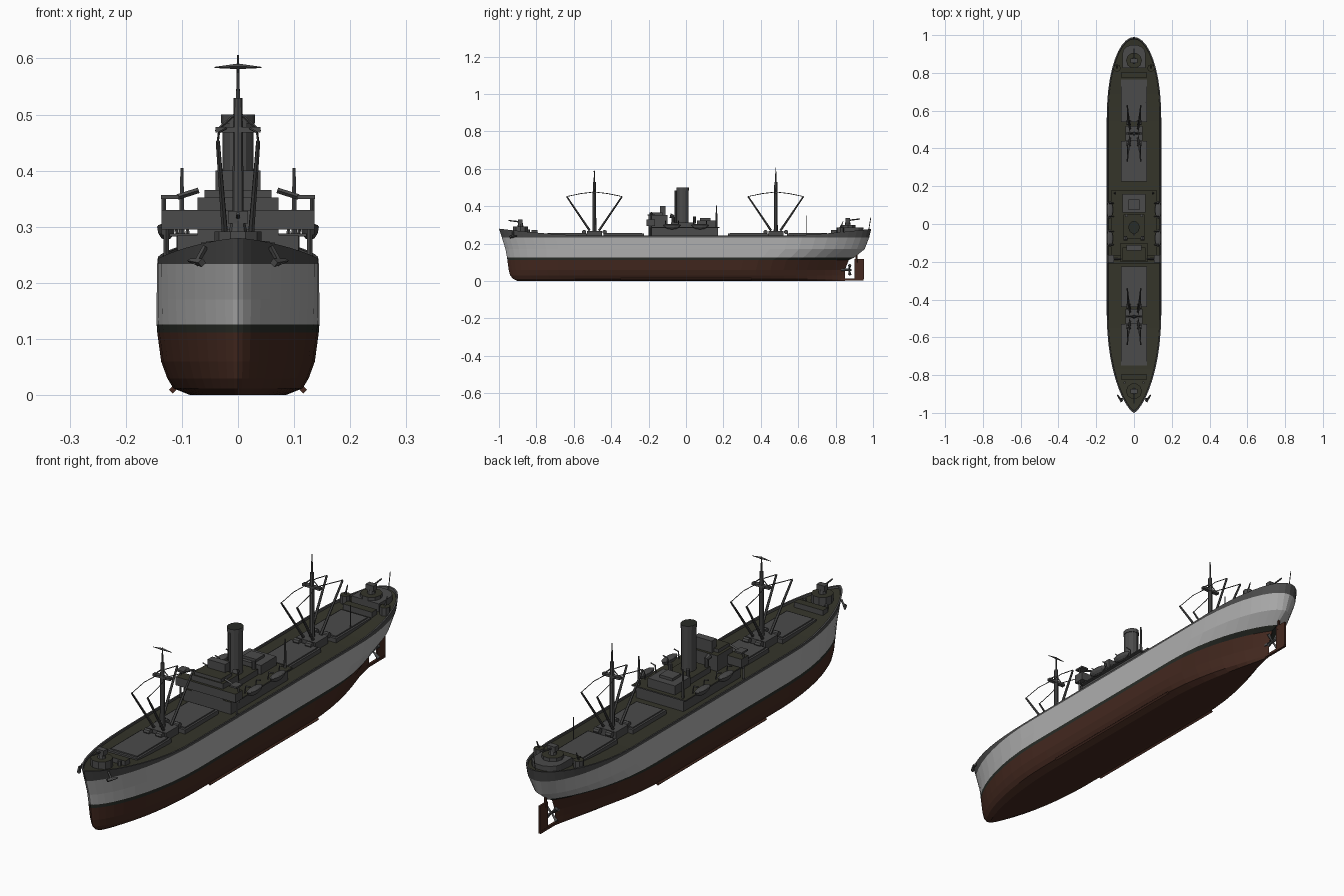
import bpy, bmesh, math
from mathutils import Vector

if "Cube" in bpy.data.objects:
    bpy.data.objects.remove(bpy.data.objects["Cube"])


def material(name, r, g, b):
    m = bpy.data.materials.new(name)
    m.use_nodes = True
    m.diffuse_color = (r, g, b, 1)
    m.node_tree.nodes["Principled BSDF"].inputs["Base Color"].default_value = (r, g, b, 1)
    return m


LIGHT = material("light grey hull", .42, .42, .42)
GREY = material("dark grey paint", .07, .07, .07)
OLIVE = material("olive deck", .035, .035, .023)
RED = material("brown red bottom", .058, .022, .014)
BOOT = material("black green waterline", .022, .025, .02)


def finish(name, bm, *mats):
    bmesh.ops.recalc_face_normals(bm, faces=bm.faces)
    me = bpy.data.meshes.new(name)
    bm.to_mesh(me)
    bm.free()
    for m in mats:
        me.materials.append(m)
    ob = bpy.data.objects.new(name, me)
    bpy.context.scene.collection.objects.link(ob)
    return ob


def prism(name, outline, z0, z1, mat=GREY, top=None):
    """Upright prism over an (x, y) outline, with an optional top colour."""
    bm = bmesh.new()
    f = bm.faces.new([bm.verts.new((x, y, z0)) for x, y in outline])
    new = bmesh.ops.extrude_face_region(bm, geom=[f])["geom"]
    for v in new:
        if isinstance(v, bmesh.types.BMVert):
            v.co.z = z1
    for f in bm.faces:
        if top and f.calc_center_median().z > z1 - 1e-5:
            f.material_index = 1
    return finish(name, bm, mat, top or mat)


def box(name, x0, x1, y0, y1, z0, z1, mat=GREY, top=None):
    return prism(name, [(x0, y0), (x1, y0), (x1, y1), (x0, y1)], z0, z1, mat, top)


def ring(cx, cy, rx, ry, n):
    return [(cx + rx * math.cos(2 * math.pi * i / n), cy + ry * math.sin(2 * math.pi * i / n))
            for i in range(n)]


def rod(name, a, b, r0, r1=None, sides=6, mat=GREY):
    """Tapered bar between two points."""
    a, b = Vector(a), Vector(b)
    bm = bmesh.new()
    bmesh.ops.create_cone(bm, cap_ends=True, segments=sides, radius1=r0,
                          radius2=r0 if r1 is None else r1, depth=(b - a).length)
    turn = (b - a).to_track_quat('Z', 'Y').to_matrix().to_4x4()
    turn.translation = (a + b) / 2
    bm.transform(turn)
    return finish(name, bm, mat)


def sheer(y):
    return .244 + .036 * max(0, (abs(y) - .55) / .45) ** 1.5


# Hull: height, bow end, stern end, half width, stern taper length, stern fullness
LEVELS = [
    (0, -.90, .85, .085, .55, 1.2, RED),
    (.012, -.925, .85, .115, .55, 1.2, RED),
    (.03, -.94, .85, .126, .55, 1.2, RED),
    (.06, -.948, .85, .137, .55, 1.1, RED),
    (.112, -.955, .87, .144, .5, .9, BOOT),
    (.126, -.957, .90, .145, .48, .8, LIGHT),
    (.17, -.965, .955, .145, .44, .6, LIGHT),
    (.234, -.985, .98, .144, .4, .5, GREY),
    (None, -1, .99, .143, .4, .5, GREY),
    (None, -.99, .982, .137, .4, .5, GREY),
    (-.008, -.988, .98, .136, .4, .5, OLIVE),
]
STATIONS = 32


def hull():
    mats = [RED, BOOT, LIGHT, GREY, OLIVE]
    bm = bmesh.new()
    rows = {}
    for s in (-1, 1):
        for k, (z, y0, y1, w, taper, full, _) in enumerate(LEVELS):
            row = []
            for i in range(STATIONS + 1):
                y = y0 + (y1 - y0) * (1 - math.cos(math.pi * i / STATIONS)) / 2
                bow = max(0, 1 - (y - y0) / .5)
                stern = max(0, 1 - (y1 - y) / taper)
                x = w * max(0, 1 - bow ** 2) ** .7 * max(0, 1 - stern ** 2) ** full
                h = sheer(y) if z is None else sheer(y) + z if z < 0 else z
                row.append(bm.verts.new((s * x, y, h)))
            rows[s, k] = row

    def strip(a, b, mat):
        for i in range(STATIONS):
            f = bm.faces.new((a[i], a[i + 1], b[i + 1], b[i]))
            f.material_index = mats.index(mat)

    last = len(LEVELS) - 1
    for s in (-1, 1):
        for k in range(last):
            strip(rows[s, k], rows[s, k + 1], LEVELS[k][-1])
    strip(rows[-1, 0], rows[1, 0], RED)
    strip(rows[-1, last], rows[1, last], OLIVE)
    bmesh.ops.remove_doubles(bm, verts=bm.verts, dist=1e-5)
    finish("hull", bm, *mats)


hull()

# Rudder, propeller and bilge keels
box("rudder", -.004, .004, .9, .952, .012, .118, RED)
box("keel_shoe", -.005, .005, .82, .95, .004, .014, RED)
rod("rudder_stock", (0, .912, .1), (0, .912, .2), .006, mat=RED)
rod("propeller_hub", (0, .83, .06), (0, .885, .06), .009, .005, mat=GREY)
for i in range(4):
    a = math.pi * (i / 2 + .25)
    rod("propeller_blade", (0, .872, .06), (.036 * math.cos(a), .876, .06 + .036 * math.sin(a)),
        .003, .009, 4)
for s in (-1, 1):
    rod("bilge_keel", (s * .116, -.35, .01), (s * .116, .35, .01), .007, sides=4, mat=RED)

# Cargo hatches with raised covers
for y0, y1 in ((-.75, -.53), (-.44, -.225), (.225, .44), (.54, .765)):
    box("hatch_coaming", -.068, .068, y0, y1, .23, .253)
    box("hatch_cover", -.06, .06, y0 + .01, y1 - .01, .253, .258)
for y in (-.81, .79):
    box("deck_locker", -.066, .066, y - .016, y + .016, .235, .272, GREY, OLIVE)


# Masts with their houses, booms and stays
def mast(y, top):
    box("mast_house", -.045, .045, y - .04, y + .04, .23, .268)
    rod("lower_mast", (0, y, .26), (0, y, .53), .011, .008, 8)
    rod("top_mast", (0, y, .53), (0, y, top), .004, .002)
    box("crosstree", -.04, .04, y - .008, y + .008, .468, .478)
    for s in (-1, 1):
        rod("mast_stay", (s * .04, y, .47), (0, y, .505), .0025, sides=4)
        rod("winch", (s * .015, y + .055, .262), (s * .04, y + .055, .262), .012, sides=8)
        rod("winch", (s * .015, y - .055, .262), (s * .04, y - .055, .262), .012, sides=8)
        for d in (-1, 1):
            foot = (s * .022, y + d * .025, .27)
            tip = (s * .036, y + d * .148, .452)
            mid = (s * .034, y + d * .07, .468)
            rod("cargo_boom", foot, tip, .006, .004)
            rod("boom_cable", tip, mid, .002, sides=4)
            rod("boom_cable", mid, (s * .02, y, .476), .002, sides=4)


mast(-.49, .592)
mast(.48, .606)
for s in (-1, 1):
    rod("signal_yard", (0, -.49, .586), (s * .042, -.49, .584), .005, .001, 4)

# Midship house, bridge and after house
box("main_house", -.108, .108, -.2, .17, .23, .285, GREY, OLIVE)
box("boat_deck", -.122, .122, -.19, .178, .283, .288, GREY, OLIVE)
box("bridge_front", -.136, .136, -.21, -.165, .295, .33, GREY, OLIVE)
box("wheelhouse", -.072, .072, -.2, -.1, .285, .352, GREY, OLIVE)
box("flying_bridge", -.06, .06, -.195, -.125, .352, .366, GREY, OLIVE)
box("chart_house", -.04, .04, -.14, -.11, .352, .4)
box("engine_casing", -.055, .055, -.08, .05, .285, .312, GREY, OLIVE)
box("after_house", -.062, .062, .06, .16, .285, .325)
box("after_skylight", -.03, .03, .075, .13, .325, .336)
for s in (-1, 1):
    box("wing_shelter", *sorted((s * .105, s * .137)), -.205, -.165, .35, .357)
    rod("wing_post", (s * .132, -.185, .285), (s * .132, -.185, .352), .004, sides=4)
    rod("wing_brace", (s * .07, -.185, .365), (s * .108, -.185, .353), .005, sides=4)
    rod("wing_support", (s * .128, -.19, .24), (s * .128, -.19, .297), .005, sides=4)
    rod("king_post", (s * .1, .163, .285), (s * .1, .163, .405), .006, .003)
    rod("ventilator", (s * .045, -.07, .31), (s * .045, -.07, .345), .008, sides=8)
    rod("ventilator_cowl", (s * .045, -.064, .345), (s * .045, -.085, .35), .008, .012, 8)
    rod("ventilator", (s * .04, .045, .31), (s * .04, .045, .345), .008, sides=8)

# Funnel with its cap
prism("funnel", ring(0, -.018, .028, .032, 12), .28, .492)
prism("funnel_cap", ring(0, -.018, .03, .034, 12), .484, .5, GREY, BOOT)
rod("steam_pipe", (0, -.056, .3), (0, -.056, .485), .005)


# Lifeboats hung outboard
def lifeboat(s, y):
    bm = bmesh.new()
    bmesh.ops.create_uvsphere(bm, u_segments=10, v_segments=6, radius=1)
    for v in bm.verts:
        v.co = (s * .128 + v.co.x * .017, y + v.co.y * .048,
                .3 + (v.co.z * .024 if v.co.z < 0 else v.co.z * .006))
    finish("lifeboat", bm, GREY)
    for d in (-.035, .035):
        rod("davit", (s * .108, y + d, .285), (s * .112, y + d, .318), .003, sides=4)
        rod("davit_arm", (s * .112, y + d, .318), (s * .132, y + d, .322), .003, sides=4)


for s in (-1, 1):
    for y in (-.075, .075):
        lifeboat(s, y)


# Gun positions at bow and stern
def gun(y, z, d):
    prism("gun_platform", ring(0, y, .042, .042, 10), z - .04, z, GREY, OLIVE)
    rod("gun_mount", (0, y, z), (0, y, z + .03), .016, .01, 8)
    box("gun_shield", -.018, .018, y - .012, y + .012, z + .014, z + .036)
    rod("gun_barrel", (0, y, z + .024), (0, y + d * .065, z + .032), .004, .003)


gun(-.885, .292, -1)
box("stern_house", -.062, .062, .825, .9, .24, .286, GREY)
prism("stern_house_end", ring(0, .9, .062, .05, 14), .24, .286, GREY)
gun(.865, .3, 1)

# Anchors, side gun tubs and flagstaff
for s in (-1, 1):
    rod("anchor_shank", (s * .058, -.925, .265), (s * .076, -.925, .232), .005, sides=4)
    rod("anchor_fluke", (s * .064, -.94, .236), (s * .088, -.905, .24), .008, .003, 4)
    rod("bollard", (s * .05, -.84, .24), (s * .05, -.84, .275), .007)
    prism("side_gun_tub", ring(s * .09, .825, .02, .02, 8), .24, .285, GREY, OLIVE)
    rod("side_gun", (s * .09, .825, .285), (s * .09, .84, .318), .004, .002)
rod("flagstaff", (0, .975, .262), (0, .988, .34), .002, sides=4)
rod("signal_pole", (.06, .645, .25), (.06, .645, .35), .002, sides=4)
